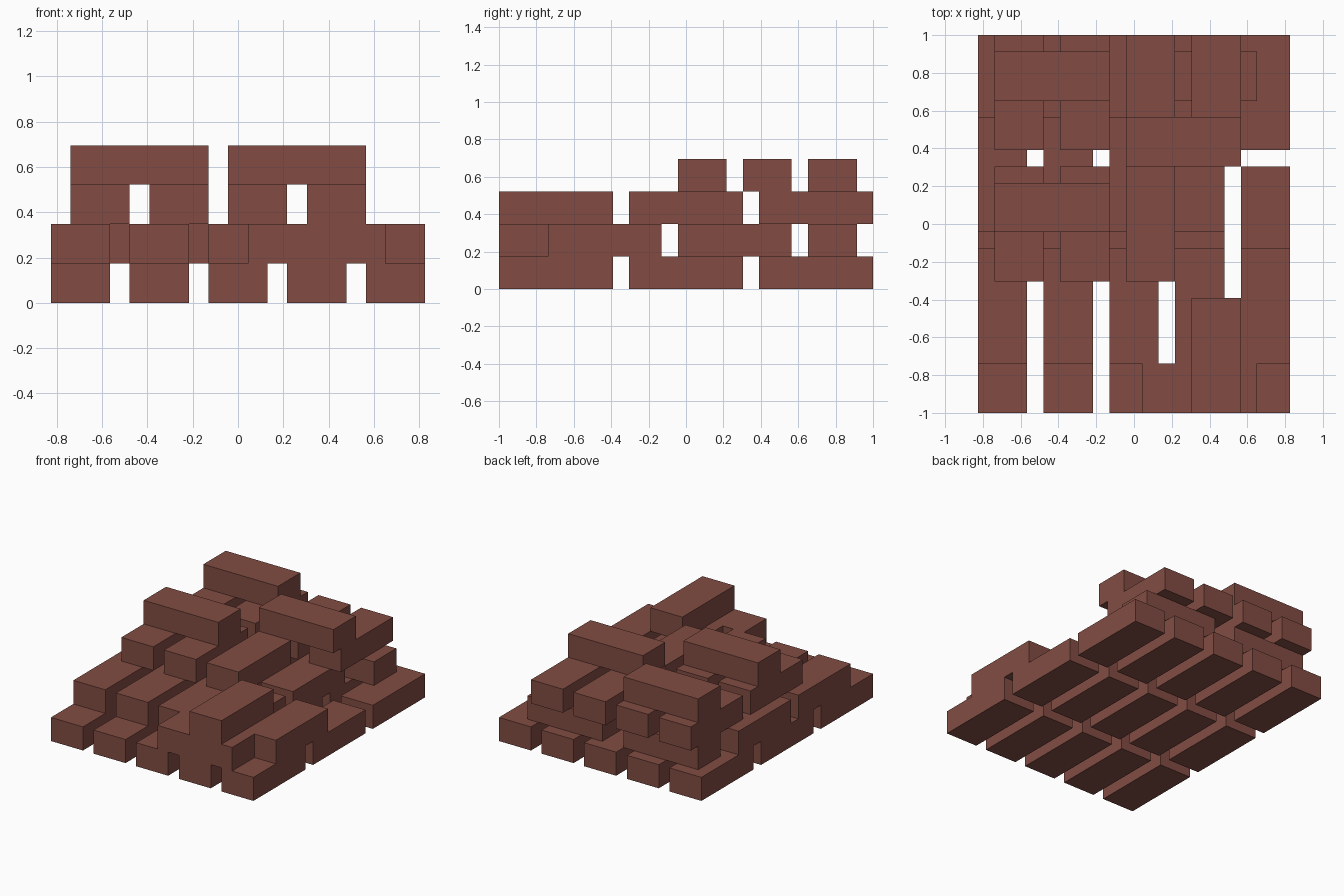
import bpy

cube = bpy.data.objects.get("Cube")
if cube:
    bpy.data.objects.remove(cube, do_unlink=True)

# One grid unit; a brick is 3 x 7 x 2 units with 1-unit gaps
U = 2 / 23
WIDTH, LENGTH, HEIGHT = 3, 7, 2
SPAN_X, SPAN_Y = 19, 23

brick_red = bpy.data.materials.new("brick red")
brick_red.use_nodes = True
color = (0.225, 0.073, 0.056, 1)
brick_red.diffuse_color = color
bsdf = brick_red.node_tree.nodes["Principled BSDF"]
bsdf.inputs["Base Color"].default_value = color
bsdf.inputs["Roughness"].default_value = 0.9


def brick(name, x, y, layer, across=False):
    """Place a brick by its low corner in grid units; across lays it along x."""
    sx, sy = (LENGTH, WIDTH) if across else (WIDTH, LENGTH)
    center = ((x + sx / 2 - SPAN_X / 2) * U,
              (y + sy / 2 - SPAN_Y / 2) * U,
              (layer + 0.5) * HEIGHT * U)
    bpy.ops.mesh.primitive_cube_add(size=1, location=center)
    ob = bpy.context.object
    ob.name = name
    ob.scale = (sx * U, sy * U, HEIGHT * U)
    bpy.ops.object.transform_apply(location=False, rotation=False, scale=True)
    ob.data.materials.append(brick_red)


# Bottom course: full 5 x 3 grid
for x in range(0, 20, 4):
    for y in (0, 8, 16):
        brick("bottom_brick", x, y, 0)

# Second course: two staggered rows plus crosswise bricks front and back
for x in (0, 4, 8, 12, 16):
    brick("second_front_brick", x, 3, 1)
for x in (0, 4, 8, 12):
    brick("second_middle_brick", x, 11, 1)
brick("second_front_cross_brick", 10, 0, 1, across=True)
for x in (1, 10):
    brick("second_back_cross_brick", x, 19, 1, across=True)

# Third course
brick("third_front_brick", 13, 0, 2)
for x in (1, 5, 9):
    brick("third_middle_brick", x, 8, 2)
for x in (1, 5, 9, 13):
    brick("third_back_brick", x, 16, 2)

# Top course: three crosswise bricks
for x, y in ((1, 11), (9, 15), (1, 19)):
    brick("top_brick", x, y, 3, across=True)
